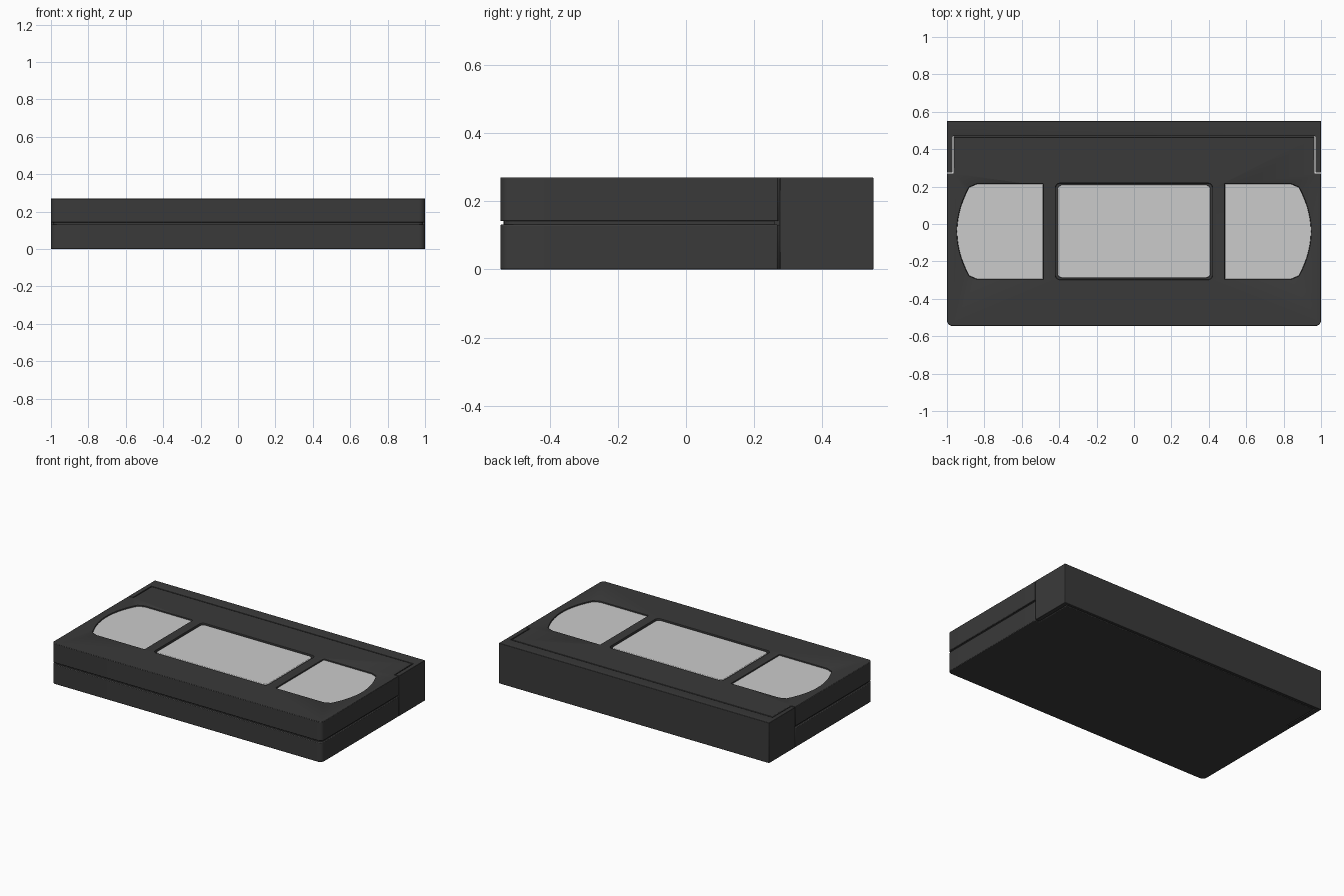
import bpy, bmesh, math

if "Cube" in bpy.data.objects:
    bpy.data.objects.remove(bpy.data.objects["Cube"])

dark = bpy.data.materials.new("dark_plastic")
dark.diffuse_color = (0.042, 0.042, 0.042, 1)
dark.use_nodes = True
dark.node_tree.nodes["Principled BSDF"].inputs["Base Color"].default_value = dark.diffuse_color
pale = bpy.data.materials.new("pale_plastic")
pale.diffuse_color = (0.6, 0.6, 0.6, 1)
pale.use_nodes = True
pale.node_tree.nodes["Principled BSDF"].inputs["Base Color"].default_value = pale.diffuse_color


def prism(name, pts, z0, z1, mat=None):
    """Extrude an xy outline between two heights."""
    bm = bmesh.new()
    face = bm.faces.new([bm.verts.new((x, y, z0)) for x, y in pts])
    ext = bmesh.ops.extrude_face_region(bm, geom=[face])
    top = [v for v in ext["geom"] if isinstance(v, bmesh.types.BMVert)]
    bmesh.ops.translate(bm, verts=top, vec=(0, 0, z1 - z0))
    bmesh.ops.recalc_face_normals(bm, faces=bm.faces)
    me = bpy.data.meshes.new(name)
    bm.to_mesh(me)
    bm.free()
    ob = bpy.data.objects.new(name, me)
    bpy.context.collection.objects.link(ob)
    if mat:
        me.materials.append(mat)
    return ob


def rect(x0, x1, y0, y1):
    return [(x0, y0), (x1, y0), (x1, y1), (x0, y1)]


def round_rect(x0, x1, y0, y1, r):
    pts = []
    for cx, cy, a in ((x1 - r, y0 + r, -90), (x1 - r, y1 - r, 0),
                      (x0 + r, y1 - r, 90), (x0 + r, y0 + r, 180)):
        for i in range(6):
            t = math.radians(a + 18 * i)
            pts.append((cx + r * math.cos(t), cy + r * math.sin(t)))
    return pts


def body(back, inset=0.0):
    """Shell outline: rounded front corners, narrower behind y = 0.27."""
    w, r = 1 - inset, 0.03
    front = -0.545 + inset
    right = [(w - r + r * math.sin(math.radians(a)), front + r - r * math.cos(math.radians(a)))
             for a in range(0, 91, 15)]
    right += [(w, 0.27 - inset), (0.965, 0.27 - inset), (0.965, back)]
    return right + [(-x, y) for x, y in reversed(right)]


def window(side, gap=0.0):
    """Reel window outline: straight inner edge, bowed outer edge."""
    y0, y1 = -0.295 + gap, 0.215 - gap
    c, h = (y0 + y1) / 2, (y1 - y0) / 2
    pts = [(0.485 + gap, y0), (0.84, y0)]
    for i in range(15):
        t = -0.93 + 1.86 * i / 14
        pts.append((0.947 - gap - 0.075 * t * t, c + h * t))
    pts += [(0.84, y1), (0.485 + gap, y1)]
    return [(side * x, y) for x, y in pts]


def cut(ob, cutter):
    cutter.hide_render = True
    cutter.display_type = 'WIRE'
    m = ob.modifiers.new("cut", 'BOOLEAN')
    m.operation = 'DIFFERENCE'
    m.solver = 'EXACT'
    m.object = cutter


def finish(ob, width):
    b = ob.modifiers.new("edge", 'BEVEL')
    b.width, b.segments, b.limit_method = width, 2, 'ANGLE'
    b.angle_limit = math.radians(40)
    bpy.ops.object.select_all(action='DESELECT')
    ob.select_set(True)
    bpy.context.view_layer.objects.active = ob
    bpy.ops.object.shade_smooth_by_angle(angle=math.radians(35))


# Two shell halves with a recessed seam between them
lower = prism("lower_shell", body(0.525), 0, 0.132, dark)
upper = prism("upper_shell", body(0.465), 0.142, 0.27, dark)
prism("inner_core", body(0.525, 0.01), 0.01, 0.235, dark)

# Shallow pockets for the label and reel windows, with pale inserts
cut(upper, prism("label_cutter", round_rect(-0.42, 0.42, -0.298, 0.218, 0.025), 0.25, 0.3))
label = prism("label_panel", round_rect(-0.41, 0.41, -0.288, 0.208, 0.025), 0.245, 0.266, pale)
for side, tag in ((-1, "left"), (1, "right")):
    cut(upper, prism(tag + "_window_cutter", window(side), 0.25, 0.3))
    prism(tag + "_reel_window", window(side, 0.001), 0.245, 0.262, pale)

# Hinged tape door: back wall, top lip and side cheeks
door = prism("tape_door", rect(-1, 1, 0.275, 0.55), 0, 0.27, dark)
cut(door, prism("door_inside_cutter", rect(-0.97, 0.97, 0.2, 0.53), -0.1, 0.24))
cut(door, prism("door_top_cutter", rect(-0.97, 0.97, 0.2, 0.47), 0.2, 0.4))

for ob, width in ((lower, 0.004), (upper, 0.003), (label, 0.004), (door, 0.003)):
    finish(ob, width)
